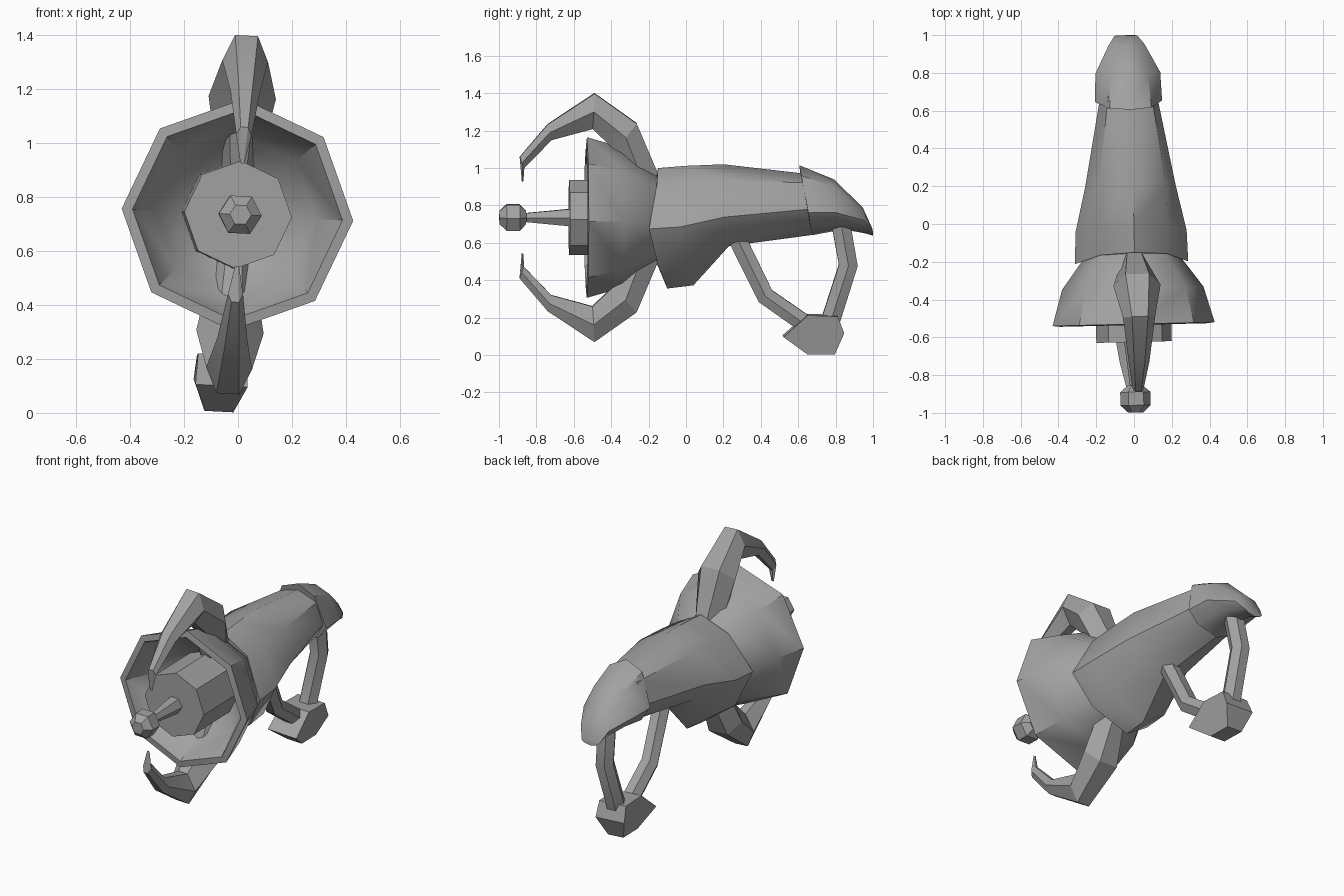
import bpy, bmesh, math
from mathutils import Matrix, Vector

if "Cube" in bpy.data.objects:
    bpy.data.objects.remove(bpy.data.objects["Cube"], do_unlink=True)

GREY = (0.36, 0.36, 0.36, 1)
mat = bpy.data.materials.new("plain grey")
mat.use_nodes = True
mat.diffuse_color = GREY
mat.node_tree.nodes["Principled BSDF"].inputs["Base Color"].default_value = GREY

# Parts are built symmetric about x = 0, then the whole model is yawed and rolled a touch
AXIS = 0.735
POSE = (Matrix.Translation((-0.015, 0, AXIS))
        @ Matrix.Rotation(math.radians(1.4), 4, 'Z')
        @ Matrix.Rotation(math.radians(3), 4, 'Y')
        @ Matrix.Translation((0, 0, -AXIS)))


def loft(name, rings, angle=40, close=False):
    """Skin a list of equal rings; close joins last to first, otherwise the ends are capped."""
    bm = bmesh.new()
    loops = [[bm.verts.new(p) for p in ring] for ring in rings]
    pairs = list(zip(loops, loops[1:]))
    if close:
        pairs.append((loops[-1], loops[0]))
    else:
        bm.faces.new(loops[0])
        bm.faces.new(loops[-1])
    n = len(loops[0])
    for a, b in pairs:
        for i in range(n):
            j = (i + 1) % n
            bm.faces.new((a[i], a[j], b[j], b[i]))
    bmesh.ops.recalc_face_normals(bm, faces=bm.faces)
    bmesh.ops.transform(bm, matrix=POSE, verts=bm.verts)
    mesh = bpy.data.meshes.new(name)
    bm.to_mesh(mesh)
    bm.free()
    mesh.materials.append(mat)
    obj = bpy.data.objects.new(name, mesh)
    bpy.context.collection.objects.link(obj)
    bpy.ops.object.select_all(action='DESELECT')
    obj.select_set(True)
    bpy.context.view_layer.objects.active = obj
    if angle:
        bpy.ops.object.shade_smooth_by_angle(angle=math.radians(angle))
    return obj


def turned(name, profile, sides, angle=0, close=False):
    """Turn (y, radius) points about the long axis."""
    turns = [2 * math.pi * i / sides for i in range(sides)]
    rings = [[(r * math.cos(t), y, AXIS + r * math.sin(t)) for t in turns]
             for y, r in profile]
    return loft(name, rings, angle, close)


def shell_ring(y_top, y_side, y_low, top, shoulder, side, bottom):
    """Eight-sided section; shoulder and side are (half width, z)."""
    (ws, zs), (w, zm) = shoulder, side
    wl, zl = 0.68 * w, zm - 0.62 * (zm - bottom)
    half = [(ws, y_top * 0.8 + y_side * 0.2, zs), (w, y_side, zm),
            (wl, (y_side + y_low) / 2, zl)]
    return ([(0, y_top, top)] + half + [(0, y_low, bottom)]
            + [(-x, y, z) for x, y, z in reversed(half)])


def tube(name, path, radius, sides=6):
    """Many-sided tube along (y, z) points with mitred bends."""
    pts = [Vector((0, y, z)) for y, z in path]
    rings = []
    for i, p in enumerate(pts):
        before = (p - pts[i - 1]).normalized() if i else None
        after = (pts[i + 1] - p).normalized() if i + 1 < len(pts) else None
        d = ((before or after) + (after or before)).normalized()
        out = Vector((0, -d.z, d.y))
        ts = [2 * math.pi * k / sides for k in range(sides)]
        rings.append([p + radius * (Vector((math.cos(t), 0, 0)) + out * math.sin(t))
                      for t in ts])
    return loft(name, rings, 40)


# Flared bell with an open, hollow front
turned("bell", [(-0.11, 0.19), (-0.17, 0.25), (-0.34, 0.375), (-0.53, 0.43),
                (-0.535, 0.39), (-0.34, 0.30), (-0.25, 0.18)], 8, 40, close=True)

# Inner drum, rod and tip
turned("drum", [(-0.2, 0.2), (-0.625, 0.2)], 8)
turned("rod", [(-0.6, 0.055), (-0.88, 0.025)], 6)
turned("rod_tip", [(-0.855, 0.04), (-0.89, 0.08), (-0.96, 0.08), (-0.998, 0.04)], 6)

# Main body, deep at the front and tapering to the rear
loft("body", [
    shell_ring(-0.15, -0.205, -0.1, 1.0, (0.175, 0.915), (0.3, 0.69), 0.355),
    shell_ring(0.0, -0.04, 0.04, 1.012, (0.178, 0.93), (0.295, 0.7), 0.372),
    shell_ring(0.2, 0.2, 0.23, 1.02, (0.178, 0.945), (0.24, 0.75), 0.582),
    shell_ring(0.68, 0.68, 0.7, 0.965, (0.115, 0.925), (0.15, 0.79), 0.645)], 45)

# Drooping rear cap
loft("rear_cap", [
    shell_ring(0.605, 0.65, 0.675, 1.015, (0.11, 0.965), (0.178, 0.77), 0.64),
    shell_ring(0.79, 0.8, 0.84, 0.94, (0.1, 0.905), (0.172, 0.77), 0.672),
    shell_ring(0.945, 0.95, 0.96, 0.79, (0.06, 0.775), (0.095, 0.725), 0.65),
    shell_ring(0.997, 0.998, 1.0, 0.675, (0.04, 0.67), (0.06, 0.66), 0.638)], 45)

# Curved horns above and below: outer (y, z), inner (y, z), half width
HORN = [((-0.15, 0.97), (-0.3, 0.85), 0.075),
        ((-0.265, 1.24), (-0.385, 1.1), 0.125),
        ((-0.49, 1.4), (-0.5, 1.21), 0.085),
        ((-0.74, 1.235), (-0.72, 1.15), 0.055),
        ((-0.89, 1.06), (-0.865, 1.0), 0.028),
        ((-0.878, 0.925), (-0.87, 0.93), 0.008)]
for name, flip in (("upper_horn", 1), ("lower_horn", -1)):
    rings = []
    for outer, inner, w in HORN:
        ring = []
        for x, t in ((0.5, 0), (1, 0.5), (0.35, 1), (-0.35, 1), (-1, 0.5), (-0.5, 0)):
            y = outer[0] + (inner[0] - outer[0]) * t
            z = outer[1] + (inner[1] - outer[1]) * t
            ring.append((x * w, y, AXIS + flip * (z - AXIS)))
        rings.append(ring)
    loft(name, rings, 20)

# Grip: two bent tubes meeting in a block
tube("front_grip_tube", [(0.26, 0.65), (0.425, 0.315), (0.66, 0.15)], 0.055)
tube("rear_grip_tube", [(0.825, 0.72), (0.868, 0.48), (0.76, 0.14)], 0.058)
block = [(0.52, 0.1, 0.097), (0.65, 0.215, 0.09), (0.81, 0.21, 0.09),
         (0.845, 0.12, 0.097), (0.795, 0.004, 0.052), (0.65, 0.004, 0.052)]
loft("grip_block", [[(s * w, y, z) for y, z, w in block] for s in (-1, 1)], 0)
